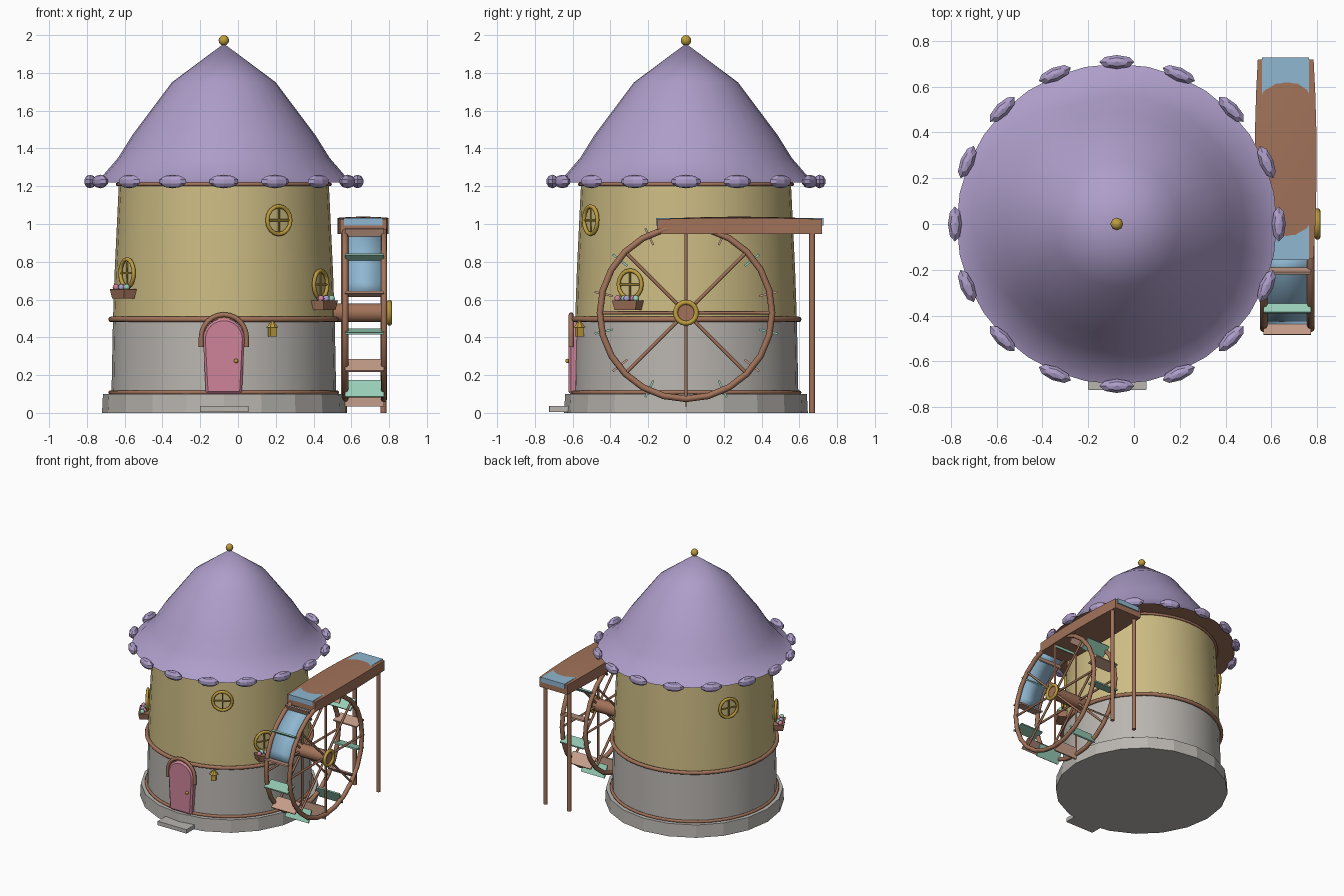
import bpy, bmesh, math
from mathutils import Matrix, Vector
from math import sin, cos, pi, radians

if "Cube" in bpy.data.objects:
    bpy.data.objects.remove(bpy.data.objects["Cube"], do_unlink=True)


def material(name, r, g, b):
    m = bpy.data.materials.new(name)
    m.use_nodes = True
    col = tuple((c / 255) ** 2.2 for c in (r, g, b)) + (1,)
    m.diffuse_color = col
    m.node_tree.nodes["Principled BSDF"].inputs["Base Color"].default_value = col
    return m


PURPLE = material("purple shingle", 172, 156, 200)
CREAM = material("straw plaster", 203, 186, 130)
STONE = material("grey stone", 184, 180, 175)
WOOD = material("brown wood", 160, 114, 90)
PINK = material("pink paint", 204, 130, 152)
GOLD = material("gold brass", 188, 156, 64)
TEAL = material("mint paddle", 150, 205, 182)
TAN = material("tan paddle", 196, 156, 136)
BLUE = material("blue water", 142, 182, 208)

C = Vector((-0.075, 0, 0))      # tower axis
W = Vector((0.67, 0, 0.53))     # wheel hub
prim = bpy.ops.mesh


def finish(name, mat, smooth=True, frame=None, angle=40):
    ob = bpy.context.object
    ob.name = name
    ob.data.materials.clear()
    ob.data.materials.append(mat)
    if smooth:
        bpy.ops.object.shade_smooth_by_angle(angle=radians(angle))
    if frame is not None:
        ob.matrix_basis = frame @ ob.matrix_basis
    return ob


def from_bmesh(bm):
    me = bpy.data.meshes.new("part")
    bmesh.ops.recalc_face_normals(bm, faces=bm.faces)
    bm.to_mesh(me)
    bm.free()
    ob = bpy.data.objects.new("part", me)
    bpy.context.collection.objects.link(ob)
    bpy.ops.object.select_all(action='DESELECT')
    ob.select_set(True)
    bpy.context.view_layer.objects.active = ob


def lathe(name, profile, sides, mat, smooth=True):
    bm = bmesh.new()
    vs = [bm.verts.new((r, 0, z)) for r, z in profile]
    es = [bm.edges.new(p) for p in zip(vs, vs[1:])]
    bmesh.ops.spin(bm, geom=vs + es, axis=(0, 0, 1), cent=(0, 0, 0),
                   angle=2 * pi, steps=sides)
    bmesh.ops.remove_doubles(bm, verts=bm.verts, dist=1e-4)
    from_bmesh(bm)
    return finish(name, mat, smooth, Matrix.Translation(C))


def box(name, loc, size, mat, frame=None, bevel=0):
    prim.primitive_cube_add(size=1, location=loc)
    bpy.context.object.scale = size
    ob = finish(name, mat, False, frame)
    if bevel:
        ob.modifiers.new("soft", 'BEVEL').width = bevel
    return ob


def ball(name, loc, size, mat, frame=None, seg=8, rings=6, smooth=True):
    prim.primitive_uv_sphere_add(segments=seg, ring_count=rings, radius=1, location=loc)
    bpy.context.object.scale = size
    return finish(name, mat, smooth, frame, 75)


def ring(name, loc, major, minor, mat, rot=(0, 0, 0), frame=None, seg=48):
    prim.primitive_torus_add(location=loc, rotation=rot, major_radius=major,
                             minor_radius=minor, major_segments=seg, minor_segments=8)
    return finish(name, mat, True, frame, 60)


def rod(name, a, b, r, mat, sides=8, frame=None):
    a, b = Vector(a), Vector(b)
    d = b - a
    prim.primitive_cylinder_add(vertices=sides, radius=r, depth=d.length, location=(a + b) / 2,
                                rotation=d.to_track_quat('Z', 'Y').to_euler())
    return finish(name, mat, True, frame, 60)


def on_wall(az, r, z):
    """Frame on the tower wall: x along the wall, -y outward, z up."""
    a = radians(az)
    return Matrix.Translation(C + Vector((r * cos(a), r * sin(a), z))) @ Matrix.Rotation(a + pi / 2, 4, 'Z')


# Tower body
lathe("stone_base", [(0, 0), (0.645, 0), (0.64, 0.1), (0, 0.1)], 20, STONE, False)
lathe("stone_wall", [(0.595, 0.09), (0.587, 0.5)], 32, STONE)
lathe("plaster_wall", [(0.587, 0.49), (0.578, 0.75), (0.555, 1.23)], 32, CREAM)
ring("base_trim", C + Vector((0, 0, 0.108)), 0.6, 0.011, WOOD)
ring("middle_trim", C + Vector((0, 0, 0.495)), 0.597, 0.015, WOOD)
ring("top_trim", C + Vector((0, 0, 1.21)), 0.562, 0.01, WOOD)

# Roof with eave lumps and finial
lathe("roof", [(0.70, 1.22), (0.655, 1.24), (0.56, 1.35), (0.485, 1.47),
               (0.275, 1.75), (0, 1.955)], 32, PURPLE)
lathe("roof_soffit", [(0.70, 1.219), (0, 1.222)], 32, WOOD)
for i in range(16):
    ball("eave_shingle", (0, 0, 0), (0.08, 0.032, 0.036), PURPLE,
         on_wall(i * 22.5, 0.708, 1.225), 8, 5, False)
ball("finial", C + Vector((0, 0, 1.972)), (0.028, 0.028, 0.028), GOLD)

# Arched door, surround, knob and step
bm = bmesh.new()
outline = [(-0.095, 0.1), (0.095, 0.1)] + [
    (0.11 * cos(i * pi / 12), 0.39 + 0.11 * sin(i * pi / 12)) for i in range(13)]
face = bm.faces.new([bm.verts.new((x, -0.56, z)) for x, z in outline])
ext = bmesh.ops.extrude_face_region(bm, geom=[face])
bmesh.ops.translate(bm, vec=(0, -0.062, 0),
                    verts=[v for v in ext["geom"] if isinstance(v, bmesh.types.BMVert)])
from_bmesh(bm)
door = finish("door", PINK, False, Matrix.Translation(C))
door.modifiers.new("soft", 'BEVEL').width = 0.012

curve = bpy.data.curves.new("arch", 'CURVE')
curve.dimensions = '3D'
curve.bevel_depth = 0.013
curve.bevel_resolution = 2
curve.use_fill_caps = True
path = [(0.12, 0.35)] + [(0.12 * cos(i * pi / 12), 0.4 + 0.12 * sin(i * pi / 12))
                         for i in range(13)] + [(-0.12, 0.35)]
spline = curve.splines.new('POLY')
spline.points.add(len(path) - 1)
for p, (x, z) in zip(spline.points, path):
    p.co = (x, -0.608, z, 1)
arch = bpy.data.objects.new("arch", curve)
bpy.context.collection.objects.link(arch)
bpy.ops.object.select_all(action='DESELECT')
arch.select_set(True)
bpy.context.view_layer.objects.active = arch
bpy.ops.object.convert(target='MESH')
finish("door_arch", WOOD, True, Matrix.Translation(C), 60)
ball("door_knob", C + Vector((0.065, -0.627, 0.275)), (0.012,) * 3, GOLD)
box("door_step", (-0.073, -0.67, 0.02), (0.255, 0.11, 0.032), STONE, bevel=0.012)


# Round windows
def window(az, z, r):
    f = on_wall(az, r, z)
    ob = ring("window_frame", (0, 0, 0), 0.071, 0.011, GOLD, (pi / 2, 0, 0), seg=16)
    ob.matrix_basis = f @ Matrix.Diagonal((1, 1, 1.04, 1)) @ ob.matrix_basis
    rod("window_bar", (-0.07, 0, 0), (0.07, 0, 0), 0.006, GOLD, 6, f)
    rod("window_bar", (0, 0, -0.07), (0, 0, 0.07), 0.005, GOLD, 6, f)


def flower_box(az, z):
    f = on_wall(az, 0.615, z)
    ob = box("flower_box", (0, 0, 0), (0.15, 0.08, 0.05), WOOD, f)
    for v in ob.data.vertices:
        if v.co.z < 0:
            v.co.x *= 0.85
            v.co.y *= 0.8
    ob.modifiers.new("soft", 'BEVEL').width = 0.01
    for i in range(5):
        ball("flower", (-0.056 + i * 0.028, -0.012 + 0.02 * (i % 2), 0.035), (0.018,) * 3,
             (PINK, TEAL, PURPLE)[i % 3], f)


window(-60, 1.02, 0.583)
window(150, 0.98, 0.583)
for az, z in ((-30, 0.68), (-150, 0.74)):
    window(az, z, 0.592)
    flower_box(az, z - 0.11)

# Wall lantern
lf = on_wall(-65.5, 0.62, 0.43)
box("lantern_body", (0, 0, 0), (0.036, 0.036, 0.05), GOLD, lf)
prim.primitive_cone_add(vertices=8, radius1=0.033, radius2=0.006, depth=0.035, location=(0, 0, 0.04))
finish("lantern_cap", GOLD, False, lf)

# Water wheel
hub = Matrix.Translation(W)
for side in (-1, 1):
    x = 0.103 * side
    ring("wheel_rim", (x, 0, 0), 0.456, 0.017, WOOD, (0, pi / 2, 0), hub, 24)
    for i in range(8):
        a = i * pi / 4
        rod("wheel_spoke", (x, 0, 0), (x, 0.455 * cos(a), 0.455 * sin(a)), 0.009, WOOD, 6, hub)
rod("wheel_axle", (-0.2, 0, 0), (0.128, 0, 0), 0.05, WOOD, 16, hub)
ring("axle_cap", (0.132, 0, 0), 0.056, 0.013, GOLD, (0, pi / 2, 0), hub, 16)
for k in range(14):
    turn = Matrix.Rotation((k + 0.5) * 2 * pi / 14, 4, 'X')
    box("wheel_paddle", (0, 0.447, 0), (0.206, 0.098, 0.011), TEAL if k % 2 else TAN, hub @ turn)

# Water sheet pouring down the wheel
bm = bmesh.new()
rows = []
for i in range(9):
    a = radians(110 + 7 * i)
    rows.append([bm.verts.new((x, 0.45 * cos(a), 0.45 * sin(a))) for x in (-0.09, 0.09)])
for p, q in zip(rows, rows[1:]):
    bm.faces.new((p[0], p[1], q[1], q[0]))
from_bmesh(bm)
sheet = finish("falling_water", BLUE, True, hub)
sheet.modifiers.new("thick", 'SOLIDIFY').thickness = 0.01

# Flume bowed along its length, with water and posts
bm = bmesh.new()
bmesh.ops.create_cube(bm, size=2)
bmesh.ops.subdivide_edges(bm, edges=bm.edges, cuts=5, use_grid_fill=True)
for v in bm.verts:
    bow = 1 - v.co.y ** 2
    v.co.z = 0.987 + 0.039 * v.co.z + (0.013 * bow * (1 - 0.5 * v.co.x ** 2) if v.co.z > 0.9 else 0)
    v.co.x = 0.663 + v.co.x * (0.122 + 0.013 * bow)
    v.co.y = 0.283 + 0.437 * v.co.y
from_bmesh(bm)
finish("flume", WOOD, True, angle=80)
box("flume_water", (0.663, 0.285, 1.012), (0.205, 0.886, 0.038), BLUE)
for x in (0.56, 0.77):
    rod("flume_post", (x, 0.668, 0), (x, 0.668, 0.96), 0.016, WOOD)
